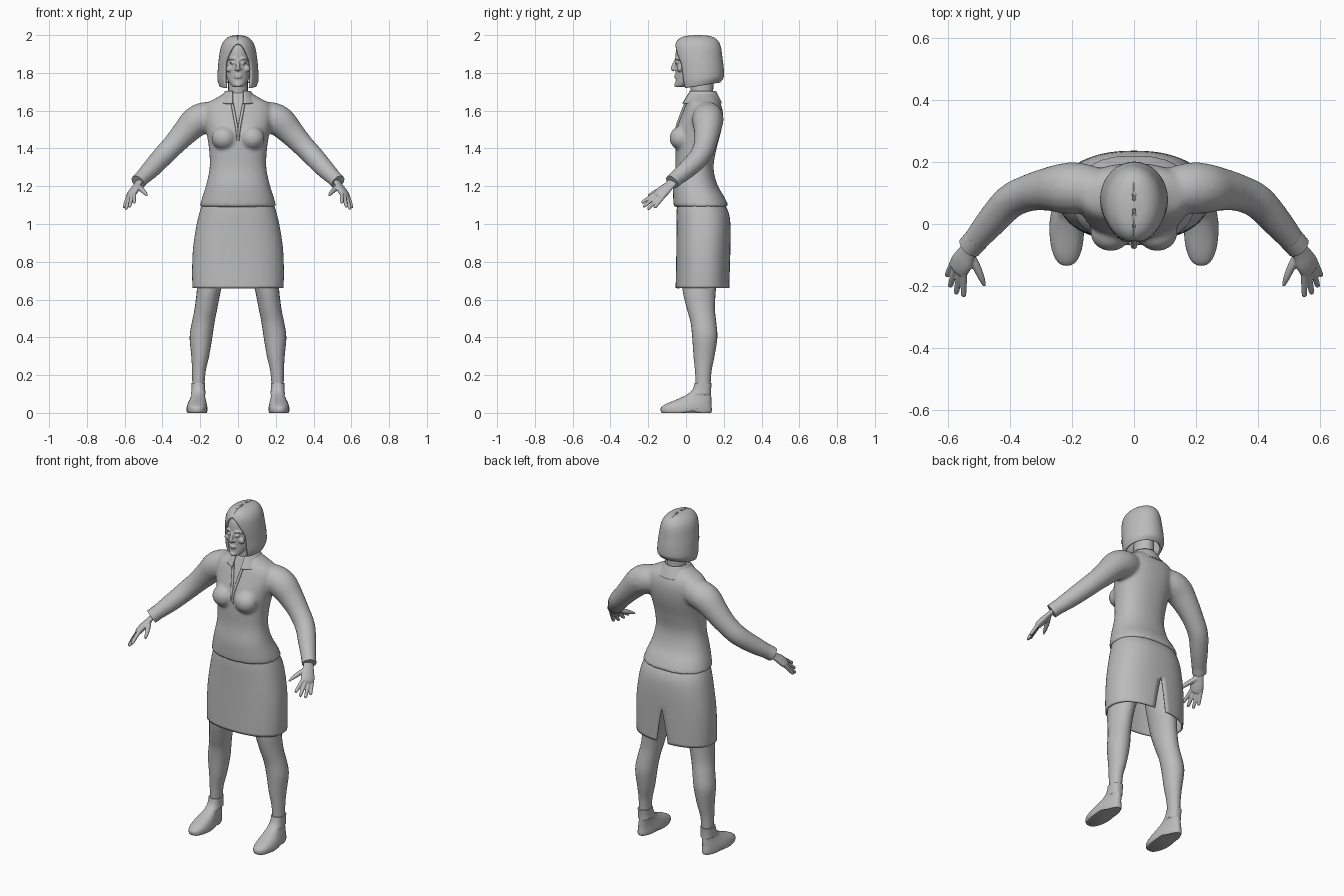
import bpy, bmesh
from math import sin, cos, pi, sqrt
from mathutils import Vector, Matrix

if "Cube" in bpy.data.objects:
    bpy.data.objects.remove(bpy.data.objects["Cube"])

grey = bpy.data.materials.new("plain_grey")
grey.use_nodes = True
COLOR = (0.5, 0.5, 0.5, 1)
grey.diffuse_color = COLOR
grey.node_tree.nodes["Principled BSDF"].inputs["Base Color"].default_value = COLOR


def spline(rows, steps):
    """Catmull-Rom resampling of rows of numbers."""
    p = [Vector(r) for r in rows]
    p = [p[0]] + p + [p[-1]]
    out = []
    for a, b, c, d in zip(p, p[1:], p[2:], p[3:]):
        for k in range(steps):
            t = k / steps
            out.append(b + (c - a) * (t / 2) + (a * 2 - b * 5 + c * 4 - d) * (t * t / 2)
                       + (b * 3 - a - c * 3 + d) * (t ** 3 / 2))
    return out + [p[-1]]


def skin(bm, rings, closed=True, caps=(True, True)):
    n = len(rings[0])
    rings = [[bm.verts.new(v) for v in r] for r in rings]
    for a, b in zip(rings, rings[1:]):
        for i in range(n if closed else n - 1):
            j = (i + 1) % n
            bm.faces.new((a[i], a[j], b[j], b[i]))
    for ring, cap in zip((rings[0], rings[-1]), caps):
        if cap:
            bm.faces.new(ring)


def loft(bm, rows, n=40, e=1.0, steps=4, gap=None, start=0.0, caps=(True, True)):
    """Stack of ovals (z, centre x, half width, front y, back y), with an optional slit."""
    def bend(v):
        return (abs(v) ** e) * (1 if v > 0 else -1)
    rings = []
    for z, cx, hw, yf, yb in spline(rows, steps):
        g = gap(z) if gap else 0
        ring = []
        for i in range(n + 1 if gap else n):
            t = start + g + (2 * pi - 2 * g) * i / n
            ring.append((cx + hw * bend(cos(t)), (yf + yb) / 2 + (yb - yf) / 2 * bend(sin(t)), z))
        rings.append(ring)
    skin(bm, rings, not gap, caps)


def tube(bm, pts, side=1, flat=1.0, across=(0, 1, 0), n=16, steps=4):
    """Tapering limb through (x, y, z, radius) points."""
    path = spline(pts, steps)
    rings = []
    for i, p in enumerate(path):
        t = (path[min(i + 1, len(path) - 1)] - path[max(i - 1, 0)]).to_3d().normalized()
        u = Vector(across)
        u = (u - t * u.dot(t)).normalized()
        w = t.cross(u)
        ring = []
        for k in range(n):
            a = 2 * pi * k / n
            v = p.to_3d() + (u * cos(a) + w * sin(a) * flat) * p[3]
            ring.append((v.x * side, v.y, v.z))
        rings.append(ring)
    skin(bm, rings)


def ball(bm, centre, size):
    m = Matrix.Translation(centre) @ Matrix.Diagonal((*size, 1))
    bmesh.ops.create_uvsphere(bm, u_segments=20, v_segments=12, radius=1, matrix=m)


def finish(name, bm, voxel=0, smooth=0, thick=0):
    bmesh.ops.remove_doubles(bm, verts=bm.verts, dist=1e-5)
    bmesh.ops.recalc_face_normals(bm, faces=bm.faces)
    mesh = bpy.data.meshes.new(name)
    bm.to_mesh(mesh)
    bm.free()
    mesh.materials.append(grey)
    ob = bpy.data.objects.new(name, mesh)
    bpy.context.collection.objects.link(ob)
    bpy.ops.object.select_all(action="DESELECT")
    ob.select_set(True)
    bpy.context.view_layer.objects.active = ob
    bpy.ops.object.shade_smooth_by_angle(angle=0.9)
    if thick:
        m = ob.modifiers.new("thickness", "SOLIDIFY")
        m.thickness, m.offset = thick, -1
    if voxel:
        m = ob.modifiers.new("fuse", "REMESH")
        m.mode, m.voxel_size, m.use_smooth_shade = "VOXEL", voxel, True
        m = ob.modifiers.new("soften", "SMOOTH")
        m.factor, m.iterations = 0.5, smooth
    return ob


# Jacket: torso, bust and sleeves fused together
bm = bmesh.new()
loft(bm, [(1.09, 0, .203, -.065, .228), (1.14, 0, .19, -.068, .205), (1.21, 0, .168, -.068, .165),
          (1.3, 0, .15, -.056, .146), (1.4, 0, .154, -.056, .162), (1.5, 0, .17, -.05, .188),
          (1.58, 0, .185, -.022, .196), (1.635, 0, .17, .0, .185), (1.67, 0, .11, .015, .165),
          (1.7, 0, .06, .025, .15)], e=.88)
for s in (1, -1):
    ball(bm, (.075 * s, -.028, 1.455), (.066, .06, .062))
    tube(bm, [(.1, .105, 1.575, .07), (.17, .115, 1.565, .082), (.225, .115, 1.54, .082),
              (.28, .112, 1.485, .07), (.34, .1, 1.42, .06), (.40, .072, 1.357, .056),
              (.46, .008, 1.292, .05), (.522, -.066, 1.23, .039)], s)
finish("jacket", bm, .009, 7)

# Cuffs, lapel edges and collar
bm = bmesh.new()
for s in (1, -1):
    tube(bm, [(.505, -.046, 1.247, .041), (.53, -.074, 1.222, .04)], s)
finish("cuffs", bm)
bm = bmesh.new()
for s in (1, -1):
    tube(bm, [(.034, .004, 1.655, .007), (.018, -.028, 1.57, .008), (.006, -.052, 1.5, .007),
              (.003, -.056, 1.44, .005)], s, n=8)
finish("lapel_edges", bm)
bm = bmesh.new()
loft(bm, [(1.64, 0, .112, -.022, .19), (1.67, 0, .09, -.006, .176), (1.705, 0, .068, .014, .158)],
     gap=lambda z: .25 + (z - 1.64) * 3, start=-pi / 2, caps=(False, False))
finish("collar", bm, thick=.008)

# Skirt with a vent at the back
bm = bmesh.new()
loft(bm, [(.66, 0, .241, -.055, .23), (.75, 0, .243, -.053, .232), (.87, 0, .238, -.051, .235),
          (.98, 0, .222, -.05, .236), (1.06, 0, .204, -.05, .226), (1.13, 0, .18, -.045, .19)],
     n=60, e=.85, start=pi / 2, gap=lambda z: max(0, .87 - z) * .55, caps=(False, True))
finish("skirt", bm, thick=.008)

# Legs and shoes
bm = bmesh.new()
for s in (1, -1):
    loft(bm, [(.9, .115 * s, .09, -.02, .19), (.75, .137 * s, .075, -.02, .172),
              (.65, .154 * s, .064, -.018, .158), (.55, .17 * s, .06, .005, .153),
              (.48, .184 * s, .06, .024, .16), (.4, .196 * s, .06, .033, .166),
              (.3, .2 * s, .047, .04, .151), (.22, .207 * s, .036, .048, .135),
              (.14, .21 * s, .032, .052, .13)], n=24)
finish("legs", bm)
bm = bmesh.new()
for s in (1, -1):
    first = len(bm.verts)
    loft(bm, [(0, .217 * s, .052, -.128, .132), (.01, .217 * s, .056, -.134, .137),
              (.03, .217 * s, .055, -.131, .136), (.05, .216 * s, .051, -.1, .134),
              (.075, .213 * s, .044, -.04, .134), (.1, .21 * s, .039, .01, .133),
              (.125, .21 * s, .036, .035, .133), (.158, .21 * s, .036, .046, .136)], n=32, e=.82)
    bm.verts.ensure_lookup_table()
    # narrow the heel, turn the toe out a little and lift the arch
    for v in bm.verts[first:]:
        if v.co.z < .1:
            k = max(0, v.co.y) / .14
            v.co.x += (.212 * s - v.co.x) * .3 * k
            if v.co.z < .02:
                v.co.z += .012 * max(0, 1 - abs(v.co.y - .03) / .04)
finish("shoes", bm)

# Hands
ACROSS = (.58, .77, -.27)
fingers = [((.549, -.162, 1.162), (.55, -.235, 1.112)), ((.561, -.149, 1.156), (.574, -.226, 1.09)),
           ((.572, -.134, 1.15), (.594, -.203, 1.077)), ((.582, -.12, 1.146), (.604, -.168, 1.085))]
bm = bmesh.new()
for s in (1, -1):
    tube(bm, [(.512, -.054, 1.24, .03), (.535, -.088, 1.205, .031), (.553, -.12, 1.175, .039),
              (.567, -.145, 1.15, .036), (.57, -.152, 1.143, .02)], s, .5, ACROSS)
    for base, tip in fingers:
        b, t = Vector(base), Vector(tip)
        tube(bm, [(*b.lerp(t, -.3), .0115), (*b.lerp(t, .45), .0105), (*b.lerp(t, .9), .009), (*t, .004)], s, n=10)
    tube(bm, [(.535, -.09, 1.2, .014), (.512, -.13, 1.184, .014), (.493, -.172, 1.165, .011),
              (.482, -.2, 1.15, .005)], s, n=10)
finish("hands", bm, .0035, 3)

# Neck and face
bm = bmesh.new()
loft(bm, [(1.62, 0, .07, .02, .16), (1.68, 0, .054, .025, .145), (1.74, 0, .052, .022, .145),
          (1.8, 0, .052, .02, .145)], n=24)
finish("neck", bm)
bm = bmesh.new()
loft(bm, [(1.724, 0, .018, -.05, -.02), (1.735, 0, .036, -.056, .02), (1.77, 0, .058, -.054, .08),
          (1.82, 0, .069, -.056, .14), (1.87, 0, .074, -.057, .165), (1.93, 0, .066, -.05, .165),
          (1.97, 0, .045, -.02, .14)], n=32)
tube(bm, [(0, -.05, 1.872, .008), (0, -.061, 1.85, .009), (0, -.07, 1.824, .011), (0, -.062, 1.812, .008)])
ball(bm, (0, -.05, 1.737), (.02, .013, .013))
for z in (1.776, 1.786):
    ball(bm, (0, -.053, z), (.023, .01, .005))
for s in (1, -1):
    ball(bm, (.011 * s, -.058, 1.82), (.008, .009, .007))
    ball(bm, (.03 * s, -.05, 1.852), (.014, .008, .006))
    ball(bm, (.045 * s, -.033, 1.822), (.02, .014, .018))
    tube(bm, [(.012 * s, -.053, 1.872, .006), (.032 * s, -.05, 1.878, .007), (.053 * s, -.034, 1.87, .005)], n=10)
finish("face", bm, .0035, 3)

# Bobbed hair, open over the face, with a centre parting
bm = bmesh.new()
loft(bm, [(1.72, 0, .1, -.03, .18), (1.76, 0, .109, -.042, .199), (1.82, 0, .107, -.05, .2),
          (1.88, 0, .101, -.06, .193), (1.94, 0, .09, -.06, .184), (1.975, 0, .07, -.043, .165),
          (1.994, 0, .042, -.008, .13), (2.0, 0, .008, .05, .075)],
     n=60, gap=lambda z: .7 * sqrt(min(1, max(0, (1.955 - z) / .1))), start=-pi / 2, caps=(False, True))
for v in bm.verts:
    if v.co.z < 1.79:
        v.co.z += .16 * v.co.y * (1.79 - v.co.z) / .07
    if v.co.z > 1.955 and abs(v.co.x) < .003 and v.co.y < .13:
        v.co.z -= .006
finish("hair", bm, thick=.012)
